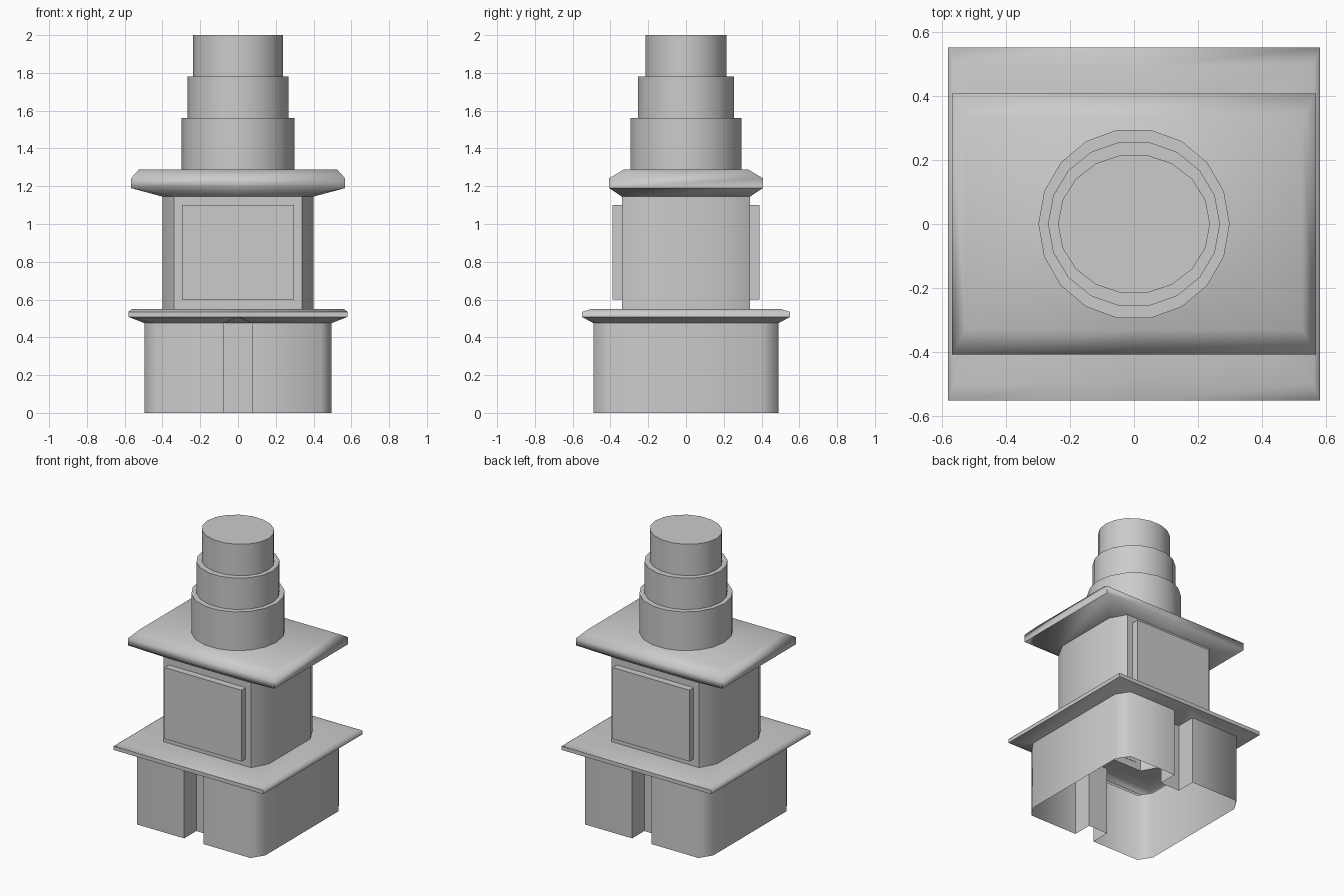
import bpy
import bmesh
import math

cube = bpy.data.objects.get("Cube")
if cube:
    bpy.data.objects.remove(cube, do_unlink=True)

# One plain stone colour
stone = bpy.data.materials.new("stone_grey")
stone.use_nodes = True
colour = (0.6, 0.6, 0.6, 1)
stone.diffuse_color = colour
stone.node_tree.nodes["Principled BSDF"].inputs["Base Color"].default_value = colour


def ring(z, quarter):
    """Mirror one quarter outline into a full counter-clockwise ring.
    A point may carry its own height as a third value."""
    q = [(p[0], p[1], p[2] if len(p) > 2 else z) for p in quarter]
    back = q[::-1]
    return (q + [(-x, y, h) for x, y, h in back]
            + [(-x, -y, h) for x, y, h in q] + [(x, -y, h) for x, y, h in back])


def oval(z, rx, ry, sides=18):
    return [(rx * math.cos(math.tau * i / sides), ry * math.sin(math.tau * i / sides), z)
            for i in range(sides)]


def loft(name, rings, cap=False, angle=60):
    """Skin stacked rings into an outward-facing shell."""
    bm = bmesh.new()
    rows = [[bm.verts.new(p) for p in r] for r in rings]
    n = len(rows[0])
    for low, high in zip(rows, rows[1:]):
        for i in range(n):
            j = (i + 1) % n
            bm.faces.new((low[i], low[j], high[j], high[i]))
    if cap:
        bm.faces.new(rows[-1])
    bmesh.ops.remove_doubles(bm, verts=bm.verts[:], dist=0.0005)
    mesh = bpy.data.meshes.new(name)
    bm.to_mesh(mesh)
    bm.free()
    mesh.materials.append(stone)
    obj = bpy.data.objects.new(name, mesh)
    bpy.context.collection.objects.link(obj)
    bpy.ops.object.select_all(action="DESELECT")
    bpy.context.view_layer.objects.active = obj
    obj.select_set(True)
    bpy.ops.object.shade_smooth_by_angle(angle=math.radians(angle))
    return obj


def rectangle(x, y, mid_y=None):
    """Quarter of a rectangle with a middle point on its front and back."""
    mid = (0, y if mid_y is None else mid_y)
    return [(x, y), (x, y), mid, mid]


# Outlines: hollow base with a slot front and back, and the chamfered tower
base_outline = [(0.495, 0.405), (0.44, 0.49), (0.075, 0.49), (0.075, 0.355)]
tower_outline = [(0.40, 0.23), (0.34, 0.34), (0, 0.34), (0, 0.34)]

# Hollow base, open underneath
loft("base_walls", [ring(0, base_outline), ring(0.475, base_outline)])

# Ledge: its underside closes the slots with a small gable
loft("lower_ledge", [
    ring(0.475, base_outline),
    ring(0.508, rectangle(0.58, 0.55)),
    ring(0.535, rectangle(0.58, 0.55)),
    ring(0.55, rectangle(0.56, 0.50, 0.485)),
    ring(0.55, tower_outline),
])

# Tower with chamfered corners
loft("tower_walls", [ring(0.55, tower_outline), ring(1.145, tower_outline)])

# Overhanging roof slab
loft("roof_slab", [
    ring(1.145, tower_outline),
    ring(1.19, rectangle(0.567, 0.407)),
    ring(1.242, rectangle(0.567, 0.407)),
    ring(1.288, rectangle(0.525, 0.33)),
], cap=True)

# Raised panels on the front and back of the tower
for name, y in (("front_panel", -0.363), ("back_panel", 0.363)):
    bpy.ops.mesh.primitive_cube_add(size=1, location=(0, y, 0.85))
    panel = bpy.context.object
    panel.name = name
    panel.scale = (0.595, 0.05, 0.5)
    panel.data.materials.append(stone)

# Stepped round chimney
for name, low, high, rx, ry in (("chimney_bottom", 1.285, 1.56, 0.298, 0.298),
                                ("chimney_middle", 1.56, 1.78, 0.268, 0.259),
                                ("chimney_top", 1.78, 2.0, 0.237, 0.218)):
    loft(name, [oval(low, rx, ry), oval(high, rx, ry)], cap=True)
